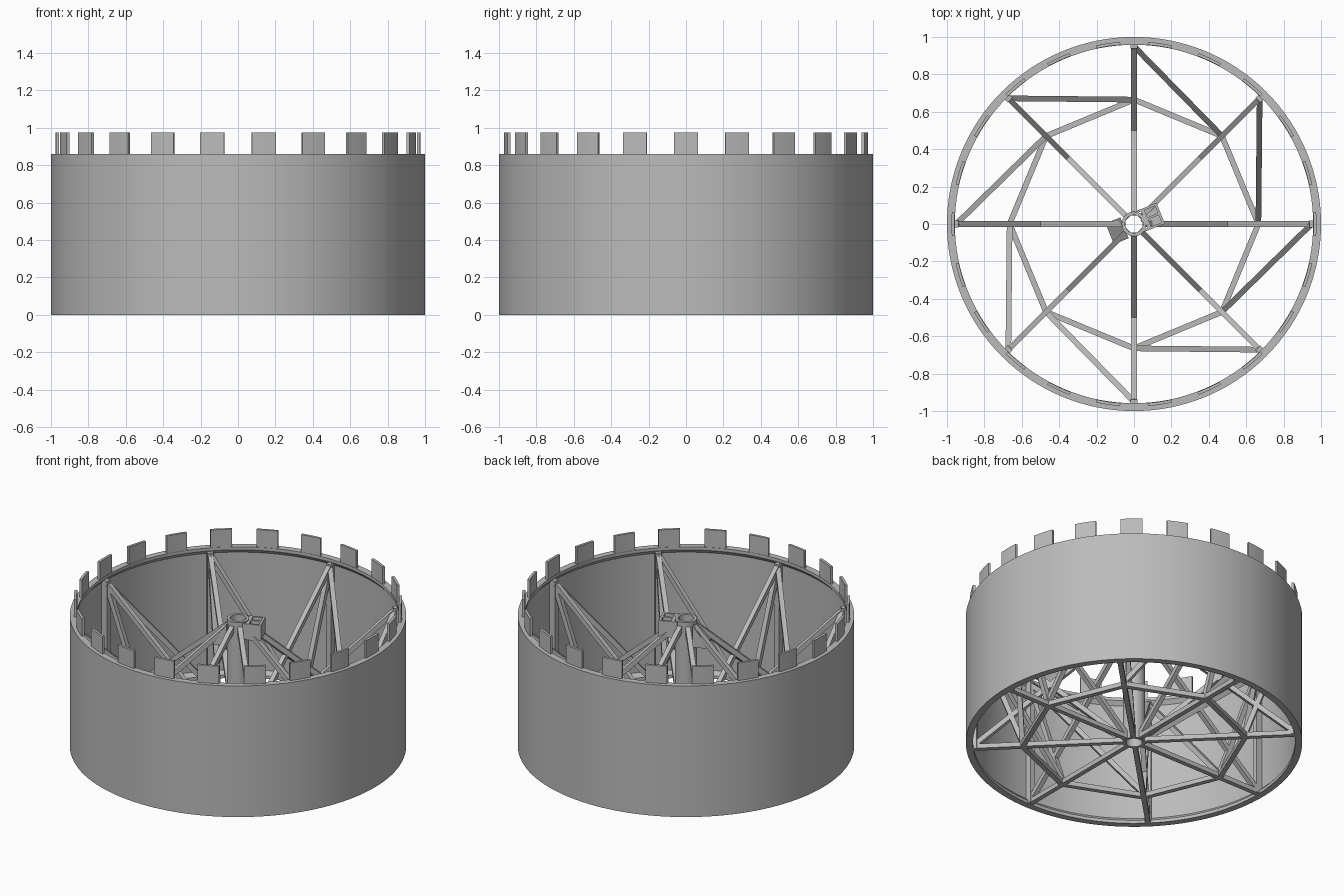
import bpy, bmesh
from math import sin, cos, pi, radians, tau
from mathutils import Vector, Matrix

cube = bpy.data.objects.get("Cube")
if cube:
    bpy.data.objects.remove(cube, do_unlink=True)

GREY = (0.5, 0.5, 0.5, 1)
steel = bpy.data.materials.new("plain grey")
steel.use_nodes = True
steel.diffuse_color = GREY
steel.node_tree.nodes["Principled BSDF"].inputs["Base Color"].default_value = GREY


def finish(bm, name, smooth=False):
    bmesh.ops.recalc_face_normals(bm, faces=bm.faces)
    mesh = bpy.data.meshes.new(name)
    bm.to_mesh(mesh)
    bm.free()
    mesh.materials.append(steel)
    obj = bpy.data.objects.new(name, mesh)
    bpy.context.collection.objects.link(obj)
    if smooth:
        bpy.ops.object.select_all(action="DESELECT")
        obj.select_set(True)
        bpy.context.view_layer.objects.active = obj
        bpy.ops.object.shade_smooth_by_angle(angle=radians(30))
    return obj


def lathe(name, profile, steps):
    """Closed (radius, z) profile turned fully around z."""
    bm = bmesh.new()
    verts = [bm.verts.new((r, 0, z)) for r, z in profile]
    edges = [bm.edges.new((v, verts[i - 1])) for i, v in enumerate(verts)]
    bmesh.ops.spin(bm, geom=verts + edges, cent=(0, 0, 0), axis=(0, 0, 1),
                   angle=tau, steps=steps)
    bmesh.ops.remove_doubles(bm, verts=bm.verts, dist=0.0001)
    return finish(bm, name, True)


def add_box(bm, centre, size, turn=0):
    """Box placed at centre, then turned around z."""
    mat = (Matrix.Rotation(turn, 4, "Z") @ Matrix.Translation(centre)
           @ Matrix.Diagonal((*size, 1)))
    bmesh.ops.create_cube(bm, size=1, matrix=mat)


def add_bar(bm, start, end, width=0.03):
    """Square bar between two points, sides kept upright."""
    a, b = Vector(start), Vector(end)
    along = (b - a).normalized()
    side = along.cross(Vector((0, 0, 1))).normalized()
    frame = Matrix((side, along.cross(side), along)).transposed().to_4x4()
    mat = (Matrix.Translation((a + b) / 2) @ frame
           @ Matrix.Diagonal((width, width, (b - a).length, 1)))
    bmesh.ops.create_cube(bm, size=1, matrix=mat)


def polar(radius, angle, z):
    return (radius * cos(angle), radius * sin(angle), z)


# Drum wall with a chamfered lip at top and bottom
TOP = 0.86
lathe("drum_wall", [(1, 0), (1, TOP), (0.958, TOP), (0.958, 0.84), (0.98, 0.815),
                    (0.98, 0.045), (0.958, 0.02), (0.958, 0)], 128)

# Crown of curved teeth
TEETH = 22
bm = bmesh.new()
for i in range(TEETH):
    mid, half, steps = i * tau / TEETH, 0.067, 4
    ring = [bm.verts.new(polar(r, mid - half + 2 * half * k / steps, TOP - 0.01))
            for r, order in ((0.976, range(steps + 1)), (0.96, range(steps, -1, -1)))
            for k in order]
    face = bm.faces.new(ring)
    top = bmesh.ops.extrude_face_region(bm, geom=[face])["geom"]
    bmesh.ops.translate(bm, vec=(0, 0, 0.975 - TOP + 0.01),
                        verts=[v for v in top if isinstance(v, bmesh.types.BMVert)])
finish(bm, "crown_teeth", True)

# Frame repeated on eight spokes
parts = {n: bmesh.new() for n in
         ("wall_posts", "floor_spokes", "octagon_ring", "rising_braces",
          "falling_braces", "slanted_braces", "steep_braces")}
OCT, RIM = 0.665, 0.95
for i in range(8):
    a, prev = i * pi / 4, (i - 1) * pi / 4
    add_box(parts["wall_posts"], (0.957, 0, 0.42), (0.04, 0.036, 0.83), a)
    add_bar(parts["floor_spokes"], polar(0.055, a, 0.016), polar(0.97, a, 0.016))
    add_bar(parts["octagon_ring"], polar(OCT, a, 0.016), polar(OCT, prev, 0.016))
    add_bar(parts["rising_braces"], polar(0.06, a, 0.03), polar(RIM, a, 0.815))
    add_bar(parts["falling_braces"], polar(0.055, a, 0.8), polar(RIM, a, 0.03))
    add_bar(parts["slanted_braces"], polar(OCT, prev, 0.03), polar(RIM, a, 0.815))
    add_bar(parts["steep_braces"], polar(OCT, a, 0.03), polar(RIM, a, 0.815))
for name, part in parts.items():
    finish(part, name)

# Central tube
lathe("hub_tube", [(0.066, 0), (0.066, 0.84), (0.048, 0.84), (0.048, 0)], 32)

# Pocketed bracket on one side of the hub top
TURN = radians(22)
bm = bmesh.new()
add_box(bm, (0.105, 0, 0.735), (0.09, 0.12, 0.01), TURN)
add_box(bm, (0.147, 0, 0.785), (0.014, 0.12, 0.1), TURN)
add_box(bm, (0.07, 0, 0.785), (0.02, 0.12, 0.1), TURN)
add_box(bm, (0.105, -0.03, 0.76), (0.08, 0.05, 0.05), TURN)
for y in (-0.054, 0, 0.054):
    add_box(bm, (0.09, y, 0.785), (0.1, 0.012, 0.1), TURN)
finish(bm, "hub_bracket")

# Sloped gusset on the opposite side
bm = bmesh.new()
outline = [(-0.055, 0.82), (-0.14, 0.7), (-0.14, 0.68), (-0.055, 0.68)]
spin = Matrix.Rotation(TURN, 3, "Z")
face = bm.faces.new([bm.verts.new(spin @ Vector((x, -0.06, z))) for x, z in outline])
new = bmesh.ops.extrude_face_region(bm, geom=[face])["geom"]
bmesh.ops.translate(bm, vec=spin @ Vector((0, 0.12, 0)),
                    verts=[v for v in new if isinstance(v, bmesh.types.BMVert)])
finish(bm, "hub_gusset")
